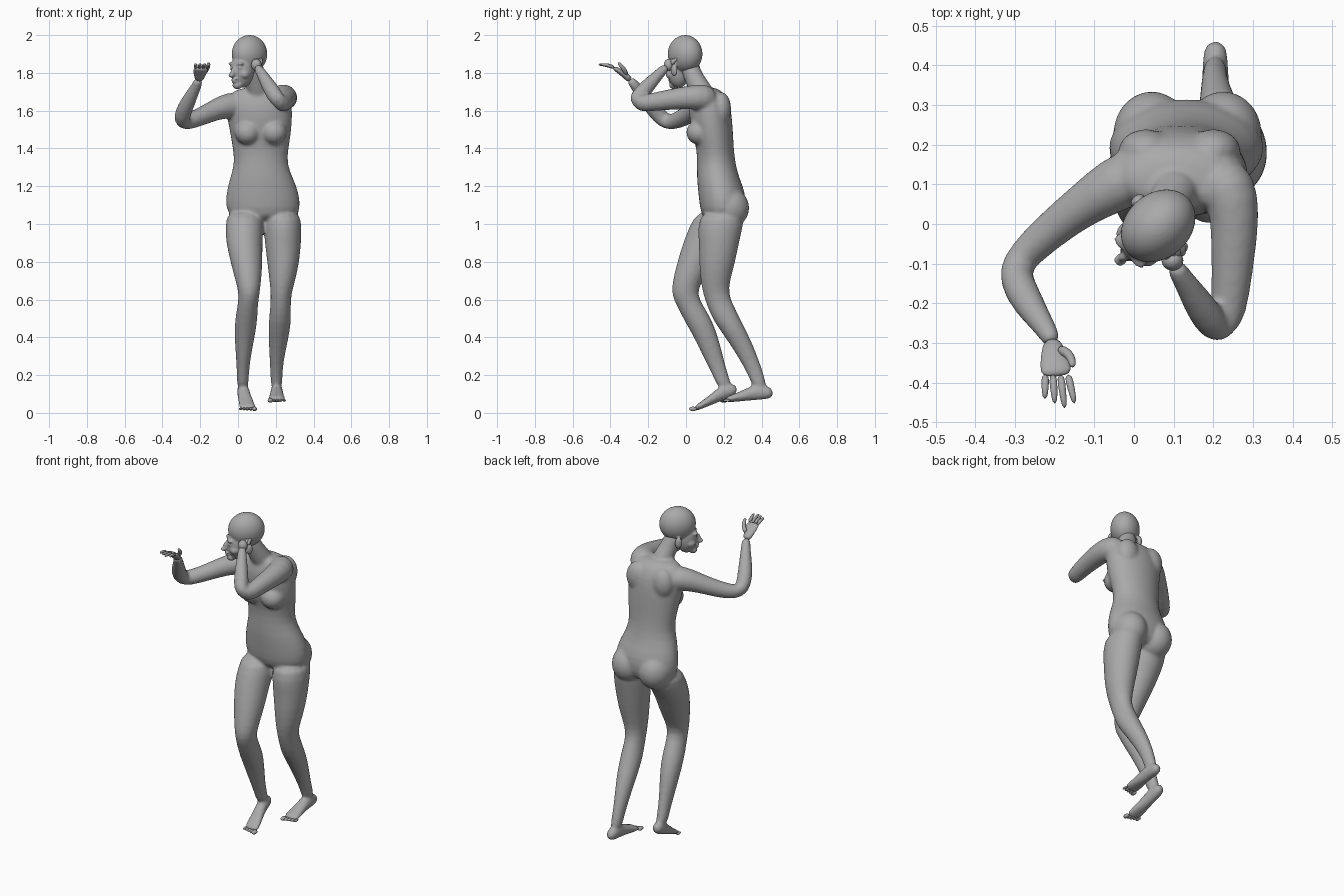
import bpy, bmesh, math
from mathutils import Vector, Matrix

default = bpy.data.objects.get("Cube")
if default:
    bpy.data.objects.remove(default, do_unlink=True)

grey = bpy.data.materials.new("plain grey")
grey.use_nodes = True
grey.diffuse_color = (0.4, 0.4, 0.4, 1)
bsdf = next(n for n in grey.node_tree.nodes if n.type == "BSDF_PRINCIPLED")
bsdf.inputs["Base Color"].default_value = grey.diffuse_color
bsdf.inputs["Roughness"].default_value = 0.7

X, Y, Z = Vector((1, 0, 0)), Vector((0, 1, 0)), Vector((0, 0, 1))


def tube(bm, rings, axes=None, width_axis=X, sides=16):
    """Closed loft through (centre, width radius, depth radius) rings."""
    centres = [Vector(r[0]) for r in rings]
    loops = []
    for i, (centre, width, depth) in enumerate(rings):
        if axes:
            u, v = axes
        else:
            t = centres[min(i + 1, len(rings) - 1)] - centres[max(i - 1, 0)]
            t.normalize()
            u = (width_axis - t * width_axis.dot(t)).normalized()
            v = t.cross(u)
        loop = []
        for k in range(sides):
            a = math.tau * k / sides
            loop.append(bm.verts.new(centres[i] + u * width * math.cos(a) + v * depth * math.sin(a)))
        loops.append(loop)
    for low, high in zip(loops, loops[1:]):
        for k in range(sides):
            n = (k + 1) % sides
            bm.faces.new((low[k], low[n], high[n], high[k]))
    bm.faces.new(loops[0][::-1])
    bm.faces.new(loops[-1])


def limb(bm, path, width_axis=Z):
    """Round tube through (x, y, z, radius) points."""
    tube(bm, [(p[:3], p[3], p[3]) for p in path], width_axis=width_axis)


def ellipsoid(bm, centre, radii, frame=Matrix()):
    matrix = frame @ Matrix.Translation(centre) @ Matrix.Diagonal((*radii, 1))
    bmesh.ops.create_uvsphere(bm, u_segments=20, v_segments=12, radius=1, matrix=matrix)


def finish(bm, name, voxel=None, smooth_steps=5):
    """Turn the mesh into an object; a voxel size fuses its pieces."""
    bmesh.ops.recalc_face_normals(bm, faces=bm.faces)
    mesh = bpy.data.meshes.new(name)
    bm.to_mesh(mesh)
    bm.free()
    mesh.materials.append(grey)
    for poly in mesh.polygons:
        poly.use_smooth = True
    obj = bpy.data.objects.new(name, mesh)
    bpy.context.scene.collection.objects.link(obj)
    sub = obj.modifiers.new("round", "SUBSURF")
    sub.levels = sub.render_levels = 1
    if voxel:
        fuse = obj.modifiers.new("fuse", "REMESH")
        fuse.mode = "VOXEL"
        fuse.voxel_size = voxel
        fuse.use_smooth_shade = True
        soften = obj.modifiers.new("soften", "SMOOTH")
        soften.factor = 0.5
        soften.iterations = smooth_steps
    return obj


# Torso: horizontal rings from crotch to collar
body = bmesh.new()
torso = [(.135, .19, 1.01, .165, .095), (.133, .195, 1.08, .206, .125),
         (.13, .19, 1.17, .196, .128), (.125, .17, 1.24, .172, .115),
         (.12, .16, 1.32, .141, .104), (.12, .155, 1.4, .151, .1),
         (.12, .14, 1.48, .165, .112), (.115, .13, 1.56, .176, .116),
         (.11, .125, 1.63, .182, .112), (.11, .12, 1.69, .16, .088),
         (.11, .105, 1.725, .1, .06)]
tube(body, [(r[:3], r[3], r[4]) for r in torso], axes=(X, Y))

# Bust, buttocks and shoulder blades
for x in (.05, .19):
    ellipsoid(body, (x, .07, 1.485), (.07, .07, .066))
for x in (.045, .225):
    ellipsoid(body, (x, .225, 1.085), (.1, .112, .11))
for x in (.03, .2):
    ellipsoid(body, (x, .185, 1.61), (.07, .055, .09))

# Neck
limb(body, [(.11, .1, 1.67, .07), (.095, .06, 1.74, .054),
            (.075, .03, 1.8, .051), (.06, .01, 1.86, .05)], X)

# Legs share one profile of height, width and depth
leg_profile = [(1.08, .1, .12), (.98, .103, .122), (.9, .098, .108), (.8, .087, .098),
               (.7, .07, .08), (.63, .055, .068), (.56, .055, .073), (.48, .062, .075),
               (.38, .052, .063), (.28, .038, .052), (.2, .032, .042), (.12, .032, .04)]
right_leg = [(.04, .18), (.033, .135), (.033, .09), (.045, .05), (.055, .008), (.06, -.012),
             (.05, .025), (.042, .07), (.033, .115), (.028, .15), (.025, .183), (.025, .21)]
left_leg = [(.23, .2), (.237, .18), (.238, .175), (.24, .165), (.235, .155), (.228, .157),
            (.225, .185), (.222, .222), (.213, .285), (.205, .335), (.203, .372), (.205, .395)]
for path in (right_leg, left_leg):
    tube(body, [((x, y, z), w, d) for (x, y), (z, w, d) in zip(path, leg_profile)], axes=(X, Y))

# Feet: upright rings from heel to ball
foot_profile = [(.02, .02), (.032, .036), (.034, .045), (.036, .036),
                (.043, .026), (.047, .019), (.045, .013)]
right_foot = [(.025, .272, .125), (.025, .245, .12), (.028, .2, .112), (.035, .155, .085),
              (.043, .11, .057), (.05, .07, .035), (.053, .045, .023)]
left_foot = [(.205, .462, .103), (.205, .435, .108), (.205, .38, .112), (.205, .33, .1),
             (.205, .28, .085), (.205, .235, .076), (.205, .208, .068)]
for path in (right_foot, left_foot):
    tube(body, [(c, w, h) for c, (w, h) in zip(path, foot_profile)], axes=(X, Z))

# Arms, both bent at the elbow
limb(body, [(.03, .14, 1.62, .07), (-.045, .1, 1.632, .073), (-.12, .055, 1.605, .056),
            (-.21, -.015, 1.562, .048), (-.28, -.08, 1.535, .043), (-.302, -.12, 1.55, .045),
            (-.285, -.17, 1.605, .045), (-.25, -.225, 1.675, .036),
            (-.215, -.275, 1.74, .026), (-.205, -.3, 1.768, .024)])
limb(body, [(.2, .13, 1.65, .07), (.243, .09, 1.675, .073), (.255, .02, 1.67, .064),
            (.25, -.08, 1.66, .056), (.243, -.18, 1.645, .049), (.232, -.25, 1.635, .044),
            (.214, -.27, 1.652, .043), (.185, -.235, 1.695, .045), (.15, -.18, 1.755, .036),
            (.115, -.125, 1.812, .026), (.1, -.1, 1.835, .025)])
finish(body, "body", voxel=.0085, smooth_steps=8)

# Head, turned towards the right
turn = Matrix.Translation((.055, -.01, 1.86)) @ Matrix.Rotation(math.radians(-48), 4, "Z")
head = bmesh.new()
ellipsoid(head, (0, .008, .04), (.084, .106, .101), turn)       # cranium
ellipsoid(head, (0, -.042, -.045), (.063, .064, .095), turn)    # face
ellipsoid(head, (0, -.078, -.125), (.028, .026, .022), turn)    # chin
ellipsoid(head, (0, -.1, -.094), (.023, .014, .007), turn)      # upper lip
ellipsoid(head, (0, -.098, -.106), (.02, .014, .008), turn)     # lower lip
ellipsoid(head, (0, -.108, -.058), (.012, .016, .028), turn)    # nose bridge
ellipsoid(head, (0, -.12, -.073), (.016, .017, .012), turn)     # nose tip
for s in (-1, 1):
    ellipsoid(head, (s * .03, -.088, -.012), (.025, .015, .01), turn)   # brow
    ellipsoid(head, (s * .03, -.09, -.034), (.014, .01, .008), turn)    # eye
    ellipsoid(head, (s * .042, -.06, -.068), (.024, .03, .024), turn)   # cheek
    ellipsoid(head, (s * .082, .012, -.045), (.014, .022, .034), turn)  # ear
finish(head, "head", voxel=.0055, smooth_steps=4)

# Toes, the big one on the inner side
for name, end, inner in (("right_toes", right_foot[-1], 1), ("left_toes", left_foot[-1], -1)):
    toes = bmesh.new()
    for i in range(5):
        size = .014 if i == 0 else .0105 - i * .0006
        offset = Vector((inner * (.034 - i * .0185), -.008 + i * .004, -.002))
        ellipsoid(toes, Vector(end) + offset, (size, .021, size * .85))
    finish(toes, name)

# Right hand: flat palm, fanned fingers and a thumb
hand = bmesh.new()
tube(hand, [((-.206, -.293, 1.76), .022, .018), ((-.204, -.32, 1.785), .03, .017),
            ((-.198, -.355, 1.812), .04, .015), ((-.195, -.385, 1.828), .039, .011)])
for i in range(4):
    spread = i - 1.5
    reach = .088 - .012 * abs(spread - .5)
    base = Vector((-.195 + spread * .019, -.378, 1.826))
    heading = Vector((spread * .006 + .008, -reach, .018))
    curl = Vector((0, 0, .008))
    limb(hand, [(*base, .0105), (*(base + heading * .5 + curl), .0095), (*(base + heading), .006)], X)
limb(hand, [(-.19, -.315, 1.79, .014), (-.165, -.325, 1.815, .012),
            (-.155, -.345, 1.84, .0105), (-.155, -.36, 1.855, .007)], X)
finish(hand, "right_hand")

# Left hand, pressed against the side of the head
palm = bmesh.new()
ellipsoid(palm, (.097, -.092, 1.842), (.028, .026, .032))
for i in range(4):
    x = .085 + i * .012
    limb(palm, [(x, -.095 + i * .006, 1.845, .011), (x, -.082 + i * .006, 1.865, .01),
                (x, -.06 + i * .006, 1.88, .007)], X)
finish(palm, "left_hand")
